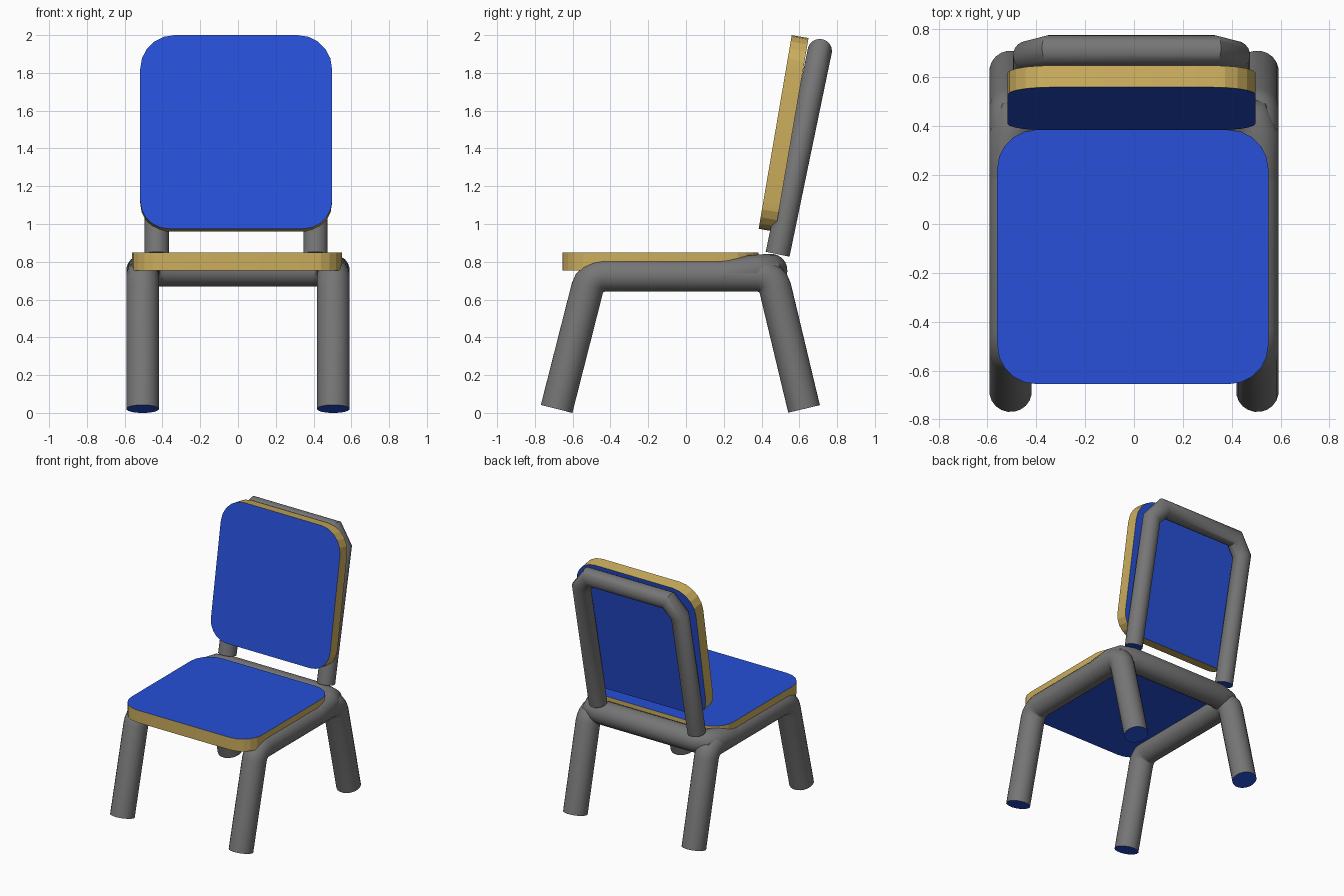
import bpy, bmesh
from math import sin, cos, pi, radians, tau
from mathutils import Vector, Matrix

if "Cube" in bpy.data.objects:
    bpy.data.objects.remove(bpy.data.objects["Cube"])


def material(name, colour):
    m = bpy.data.materials.new(name)
    m.diffuse_color = colour
    m.use_nodes = True
    m.node_tree.nodes["Principled BSDF"].inputs["Base Color"].default_value = m.diffuse_color
    return m


GREY = material("grey", (0.18, 0.18, 0.18, 1))
BLUE = material("blue", (0.02, 0.08, 0.68, 1))
GOLD = material("gold", (0.6, 0.42, 0.11, 1))


def finish(name, bm, mats, angle):
    bmesh.ops.recalc_face_normals(bm, faces=bm.faces)
    me = bpy.data.meshes.new(name)
    bm.to_mesh(me)
    bm.free()
    for m in mats:
        me.materials.append(m)
    ob = bpy.data.objects.new(name, me)
    bpy.context.collection.objects.link(ob)
    bpy.ops.object.select_all(action='DESELECT')
    bpy.context.view_layer.objects.active = ob
    ob.select_set(True)
    bpy.ops.object.shade_smooth_by_angle(angle=radians(angle))
    return ob


def tube(name, path, r, sides=20):
    """Mitred round tube along a path, with blue end caps."""
    pts = [Vector(p) for p in path]
    dirs = [(b - a).normalized() for a, b in zip(pts, pts[1:])]
    u = dirs[0].orthogonal().normalized()
    v = dirs[0].cross(u)
    ring = [pts[0] + r * (u * cos(tau * i / sides) + v * sin(tau * i / sides)) for i in range(sides)]
    bm = bmesh.new()
    rings = [[bm.verts.new(p) for p in ring]]
    for k, d in enumerate(dirs):
        n = d + dirs[k + 1] if k + 1 < len(dirs) else d
        ring = [p + d * ((pts[k + 1] - p).dot(n) / d.dot(n)) for p in ring]
        rings.append([bm.verts.new(p) for p in ring])
    for a, b in zip(rings, rings[1:]):
        for i in range(sides):
            j = (i + 1) % sides
            bm.faces.new((a[i], a[j], b[j], b[i]))
    for cap in (rings[0], rings[-1]):
        bm.faces.new(cap).material_index = 1
    return finish(name, bm, (GREY, BLUE), 40)


def slab(name, w, h, t, r_low, r_high, matrix, seg=5):
    """Rounded rectangular board: blue faces, gold rim."""
    bm = bmesh.new()
    outline = []
    for q, (sx, sy, r) in enumerate(((1, 1, r_high), (-1, 1, r_high), (-1, -1, r_low), (1, -1, r_low))):
        for i in range(seg + 1):
            a = pi / 2 * (q + i / seg)
            outline.append((sx * (w / 2 - r) + r * cos(a), sy * (h / 2 - r) + r * sin(a)))
    low, high = [[bm.verts.new((x, y, z)) for x, y in outline] for z in (0, t)]
    for i in range(len(outline)):
        j = (i + 1) % len(outline)
        bm.faces.new((low[i], low[j], high[j], high[i])).material_index = 1
    bm.faces.new(low)
    bm.faces.new(high)
    bm.transform(matrix)
    return finish(name, bm, (BLUE, GOLD), 12)


def arc(x, cy, cz, r, a0, a1, n=4):
    angles = [radians(a0 + (a1 - a0) * i / n) for i in range(n + 1)]
    return [(x, cy + r * cos(a), cz + r * sin(a)) for a in angles]


# Seat and tilted back board
slab("seat", 1.11, 1.04, 0.095, 0.16, 0.16, Matrix.Translation((-0.005, -0.135, 0.755)))
slab("backrest", 1.015, 1.04, 0.09, 0.15, 0.18,
     Matrix.Translation((-0.01, 0.561, 1.472)) @ Matrix.Rotation(radians(80.3), 4, 'X'))

# Side frames: front leg, seat rail and rear leg in one bent tube
for side, x in (("left", -0.505), ("right", 0.505)):
    path = [(x, -0.685, 0.021)]
    path += arc(x, -0.435, 0.638, 0.09, 166, 90)
    path += arc(x, 0.385, 0.638, 0.09, 90, 14)
    path += [(x, 0.625, 0.021)]
    tube(side + "_leg_frame", path, 0.087)

# Rear crossbar, its ends curving forward into the seat rails
half = [(-0.505, 0.18, 0.727), (-0.505, 0.36, 0.75), (-0.475, 0.425, 0.755), (-0.40, 0.45, 0.755)]
tube("rear_crossbar", half + [(-x, y, z) for x, y, z in reversed(half)], 0.087)

# Backrest frame: two uprights joined by a top bar with cut corners
half = [(-0.42, 0.485, 0.84), (-0.42, 0.686, 1.81), (-0.335, 0.708, 1.915)]
frame = half + [(-x, y, z) for x, y, z in reversed(half)]
tube("backrest_frame", [(x - 0.01, y, z) for x, y, z in frame], 0.065)
